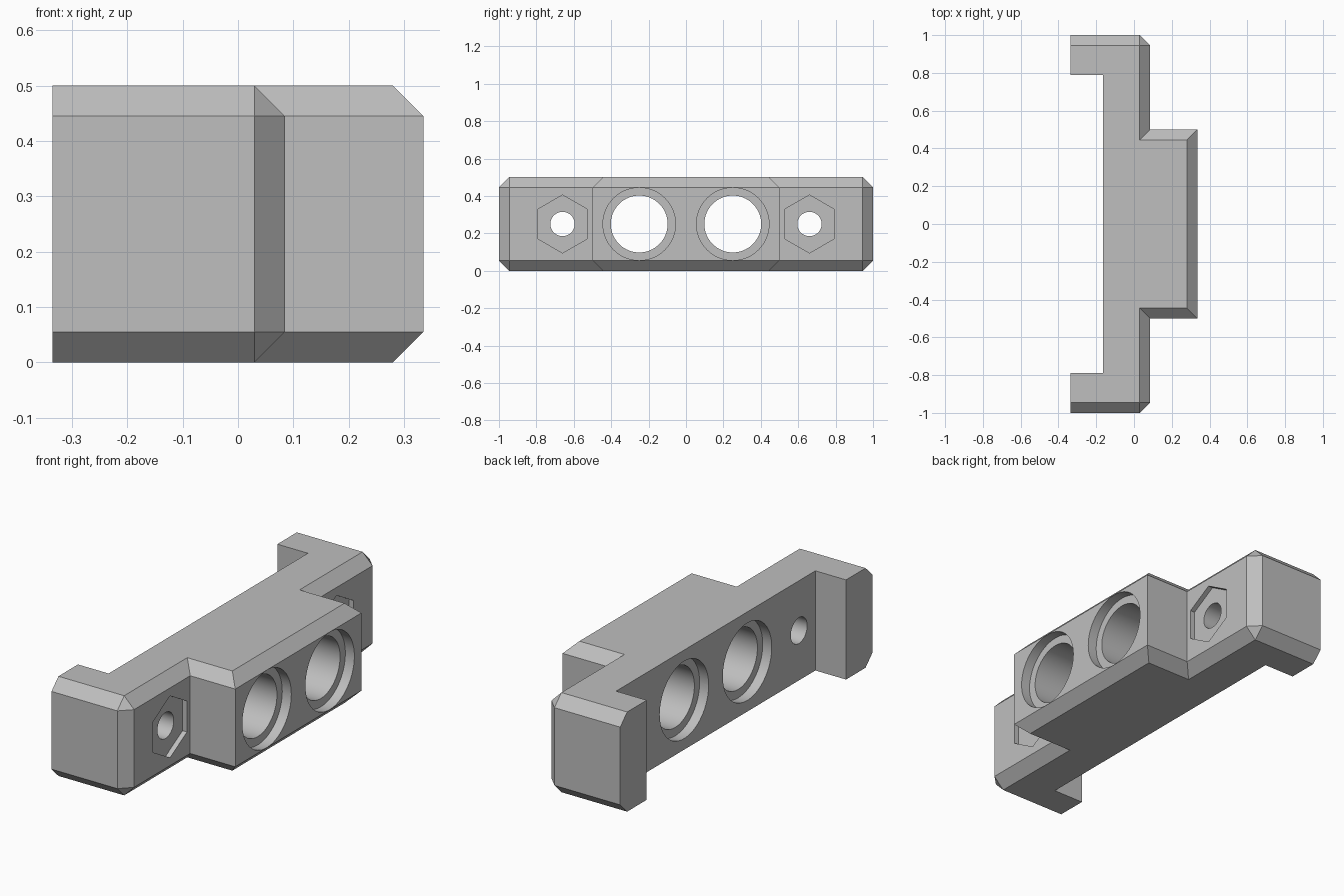
import bpy, bmesh, math
from mathutils import Matrix

cube = bpy.data.objects.get("Cube")
if cube:
    bpy.data.objects.remove(cube, do_unlink=True)

HEIGHT, CHAMFER = 0.5, 0.055
BACK, RECESS, STEP, FRONT = -0.335, -0.165, 0.085, 0.335
END, ARM, BLOCK = 1.0, 0.79, 0.5

grey = bpy.data.materials.new("plain grey")
grey.use_nodes = True
grey.diffuse_color = (0.52, 0.52, 0.52, 1)
grey.node_tree.nodes["Principled BSDF"].inputs["Base Color"].default_value = grey.diffuse_color


def make_object(name, bm):
    mesh = bpy.data.meshes.new(name)
    bm.to_mesh(mesh)
    bm.free()
    mesh.materials.append(grey)
    obj = bpy.data.objects.new(name, mesh)
    bpy.context.collection.objects.link(obj)
    return obj


# Bracket plan: half outline mirrored across y, then extruded upward
half = [(FRONT, BLOCK), (STEP, BLOCK), (STEP, END), (BACK, END), (BACK, ARM), (RECESS, ARM)]
outline = half + [(x, -y) for x, y in reversed(half)]
bm = bmesh.new()
base = bm.faces.new([bm.verts.new((x, y, 0)) for x, y in outline])
top = bmesh.ops.extrude_face_region(bm, geom=[base])["geom"]
bmesh.ops.translate(bm, vec=(0, 0, HEIGHT),
                    verts=[v for v in top if isinstance(v, bmesh.types.BMVert)])
bmesh.ops.recalc_face_normals(bm, faces=bm.faces)


# Chamfer the outer rims and the two vertical end corners
def is_chamfered(edge):
    a, b = (v.co for v in edge.verts)
    mid = (a + b) / 2
    if abs(a.z - b.z) > 0.1:
        return abs(mid.x - STEP) < 0.01 and abs(mid.y) > 0.9
    return mid.x > STEP - 0.01 or abs(mid.y) > END - 0.01


bmesh.ops.bevel(bm, geom=[e for e in bm.edges if is_chamfered(e)], offset=CHAMFER,
                offset_type='OFFSET', segments=1, profile=0.5, affect='EDGES',
                clamp_overlap=False)
bracket = make_object("bracket_body", bm)


# Cut a prism along x through the bracket
def cut(name, y, radius, x0, x1, sides=64):
    bm = bmesh.new()
    place = (Matrix.Translation(((x0 + x1) / 2, y, HEIGHT / 2))
             @ Matrix.Rotation(math.pi / 2, 4, 'Y') @ Matrix.Rotation(math.pi / 2, 4, 'Z'))
    bmesh.ops.create_cone(bm, cap_ends=True, segments=sides, radius1=radius,
                          radius2=radius, depth=x1 - x0, matrix=place)
    if sides == 6:
        # Points of the hexagon face up and down
        tallest = max(v.co.z for v in bm.verts) - HEIGHT / 2
        if tallest < radius * 0.95:
            bmesh.ops.rotate(bm, verts=bm.verts, cent=(0, y, HEIGHT / 2),
                             matrix=Matrix.Rotation(math.pi / 6, 3, 'X'))
    cutter = make_object(name, bm)
    cutter.hide_render = True
    mod = bracket.modifiers.new(name, 'BOOLEAN')
    mod.operation, mod.solver, mod.object = 'DIFFERENCE', 'EXACT', cutter
    bpy.context.view_layer.objects.active = bracket
    bpy.ops.object.modifier_apply(modifier=name)
    bpy.data.objects.remove(cutter, do_unlink=True)


for side in (-1, 1):
    # Large bore with a shallow counterbore on both faces
    cut("bore", side * 0.25, 0.152, -0.5, 0.5)
    cut("front_counterbore", side * 0.25, 0.194, FRONT - 0.05, 0.5)
    cut("back_counterbore", side * 0.25, 0.194, -0.5, RECESS + 0.05)
    # Screw hole with a hexagonal nut pocket
    cut("screw_hole", side * 0.66, 0.065, -0.5, 0.5, 48)
    cut("nut_pocket", side * 0.66, 0.155, STEP - 0.025, 0.5, 6)

bpy.ops.object.select_all(action='DESELECT')
bracket.select_set(True)
bpy.context.view_layer.objects.active = bracket
bpy.ops.object.shade_smooth_by_angle(angle=math.radians(25))
